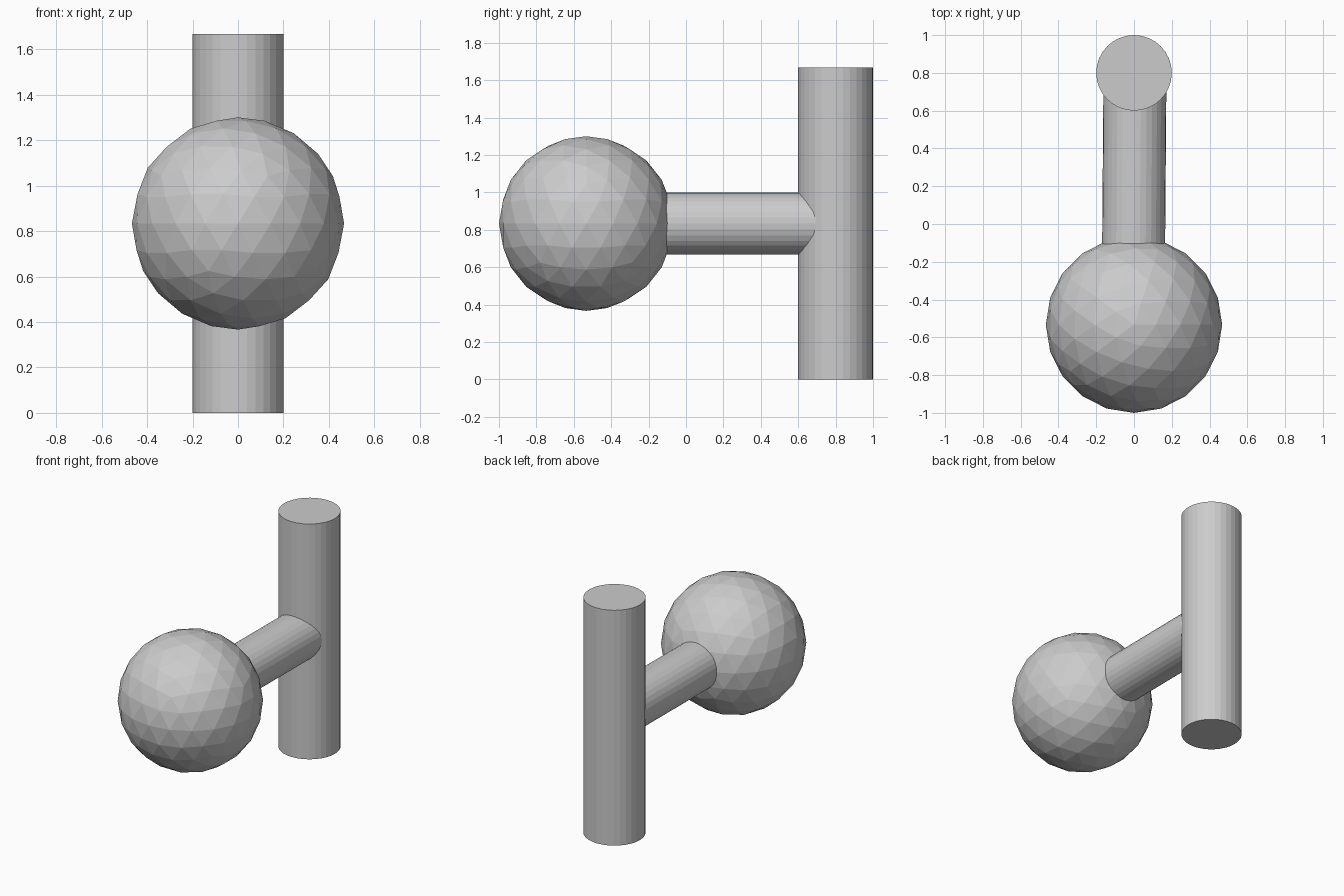
import bpy
from math import radians

if "Cube" in bpy.data.objects:
    bpy.data.objects.remove(bpy.data.objects["Cube"])

MID_Z = 0.8333


def rod(name, radius, length, location, rotation=(0, 0, 0)):
    bpy.ops.mesh.primitive_cylinder_add(vertices=32, radius=radius, depth=length,
                                        location=location, rotation=rotation)
    bpy.context.object.name = name


# Faceted ball at the front
bpy.ops.mesh.primitive_ico_sphere_add(subdivisions=3, radius=0.4667,
                                      location=(0, -0.5333, MID_Z))
bpy.context.object.name = "ball"

# Connecting rod, very slightly skewed, ends buried in ball and post
rod("connecting_rod", 0.1667, 1.3333, (0, 0.1333, MID_Z),
    (radians(90), 0, radians(-0.45)))

# Upright post at the back
rod("upright_post", 0.2, 1.6667, (0, 0.8, MID_Z))
